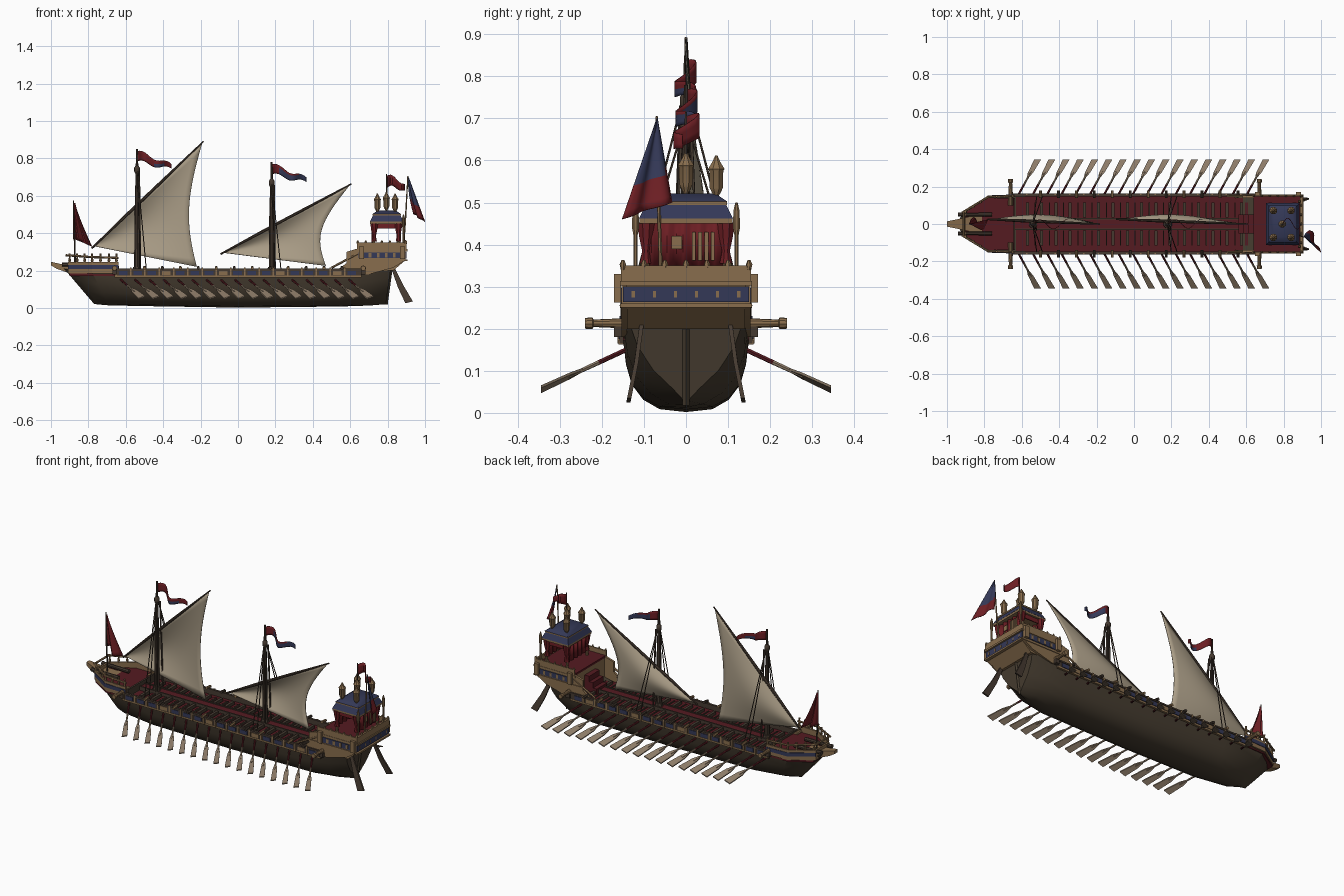
import bpy, bmesh, math
from mathutils import Vector as V

if "Cube" in bpy.data.objects:
    bpy.data.objects.remove(bpy.data.objects["Cube"])

COL = {"sail_cloth": (.40, .335, .24), "carved_wood": (.25, .155, .075), "hull_wood": (.06, .045, .029),
       "dark_wood": (.06, .042, .03), "red_cloth": (.15, .013, .017), "red_deck": (.09, .011, .015),
       "blue_paint": (.034, .04, .095), "oar_wood": (.26, .195, .135)}
MAT = {}
for k, c in COL.items():
    MAT[k] = bpy.data.materials.new(k)
    MAT[k].diffuse_color = (*c, 1)


class Part:
    """Collects shapes into one named object."""
    def __init__(self, name, *mats):
        self.name, self.mats, self.bm = name, mats, bmesh.new()

    def add(self, verts, faces, m=0):
        vs = [self.bm.verts.new(v) for v in verts]
        for f in faces:
            self.bm.faces.new([vs[i] for i in f]).material_index = m

    def box(self, x0, x1, y0, y1, z0, z1, m=0, inset=0):
        i = inset
        self.loft([[(x0, y0, z0), (x1, y0, z0), (x1, y1, z0), (x0, y1, z0)],
                   [(x0+i, y0+i, z1), (x1-i, y0+i, z1), (x1-i, y1-i, z1), (x0+i, y1-i, z1)]], m)

    def loft(self, rings, m=0):
        n, k = len(rings[0]), len(rings)
        faces = [(a*n+i, a*n+(i+1) % n, (a+1)*n+(i+1) % n, (a+1)*n+i) for a in range(k-1) for i in range(n)]
        faces += [tuple(range(n))[::-1], tuple(range((k-1)*n, k*n))]
        self.add([p for r in rings for p in r], faces, m)

    def rod(self, pts, radii, n=8, m=0):
        pts = [V(p) for p in pts]
        d = (pts[-1]-pts[0]).normalized()
        a = d.orthogonal().normalized()
        b = d.cross(a)
        self.loft([[p+(a*math.cos(t)+b*math.sin(t))*r for t in [2*math.pi*(i+.5)/n for i in range(n)]]
                   for p, r in zip(pts, radii)], m)

    def prism(self, prof, y0, y1, m=0):
        self.loft([[(x, y, z) for x, z in prof] for y in (y0, y1)], m)

    def wall(self, path, z0, z1, t, m=0):
        for (xa, ya), (xb, yb) in zip(path, path[1:]):
            s = t if ya+yb > 0 else -t
            self.loft([[(x, y, z0), (x, y-s, z0), (x, y-s, z1), (x, y, z1)] for x, y in ((xa, ya), (xb, yb))], m)

    def sheet(self, f, nu, nv, rule=lambda u, v: 0):
        vs = [[self.bm.verts.new(f(i/nu, j/nv)) for j in range(nv+1)] for i in range(nu+1)]
        for i in range(nu):
            for j in range(nv):
                fc = self.bm.faces.new((vs[i][j], vs[i+1][j], vs[i+1][j+1], vs[i][j+1]))
                fc.material_index = int(rule((i+.5)/nu, (j+.5)/nv))

    def done(self, thick=0):
        bmesh.ops.recalc_face_normals(self.bm, faces=self.bm.faces[:])
        me = bpy.data.meshes.new(self.name)
        self.bm.to_mesh(me)
        ob = bpy.data.objects.new(self.name, me)
        bpy.context.collection.objects.link(ob)
        for m in self.mats:
            me.materials.append(MAT[m])
        if thick:
            ob.modifiers.new("thickness", "SOLIDIFY").thickness = thick
        bpy.ops.object.select_all(action='DESELECT')
        ob.select_set(True)
        bpy.context.view_layer.objects.active = ob
        bpy.ops.object.shade_smooth_by_angle(angle=math.radians(35))


SIDES = (1, -1)
PITCH = .0763

# hull: stations (x at keel, x at top, half width, fineness, keel z, top z)
stations = [(-.77, -.93, .035, 4, .022, .21), (-.75, -.87, .085, 2.6, .019, .2), (-.69, -.78, .142, 1.6, .014, .19),
            (-.5, -.5, .15, 1, .01, .175), (0, 0, .15, 1, .002, .175), (.55, .55, .15, 1, .008, .175),
            (.7, .71, .15, 1.5, .013, .21), (.79, .82, .142, 4, .02, .235)]
half = [(0, 0), (.42, .04), (.68, .17), (.86, .38), (.95, .65), (1, 1)]
p = Part("hull", "hull_wood")
p.loft([[(xb+(xt-xb)*h, s*w*f**e, zb+(zt-zb)*h) for s, sec in ((1, half), (-1, half[:0:-1])) for f, h in sec]
        for xb, xt, w, e, zb, zt in stations])
p.rod([(.792, 0, .018), (.822, 0, .235)], [.008, .008], 4)
p.done()

# rowing deck, bow deck and gangway
p = Part("deck", "red_deck", "dark_wood")
outline = [(-.9, -.07), (-.78, -.145), (.65, -.15), (.65, .15), (-.78, .145), (-.9, .07)]
p.loft([[(x, y, z) for x, y in outline] for z in (.172, .182)])
p.loft([[(x, y, z) for x, y in [(-.9, -.07), (-.78, -.14), (-.64, -.14), (-.64, .14), (-.78, .14), (-.9, .07)]]
        for z in (.18, .212)])
p.box(-.64, .6, -.028, .028, .18, .2)
for s in SIDES:
    p.box(-.64, .6, s*.028-.004, s*.028+.004, .18, .206, 1)
p.done()

# rowing benches
p = Part("benches", "dark_wood", "red_deck")
for i in range(16):
    x = -.57+i*PITCH
    for s in SIDES:
        a, b = sorted((s*.035, s*.115))
        p.box(x-.008, x+.008, a, b, .182, .2)
        p.box(x+.018, x+.034, a, b, .182, .19, 1)
        p.box(x+.038, x+.044, a, b, .182, .192)
p.done()

# side bulwarks with blue panels
p = Part("bulwarks", "carved_wood", "blue_paint", "dark_wood")
for s in SIDES:
    p.wall([(-.66, s*.158), (.66, s*.158)], .165, .207, .01, 2)
    p.wall([(-.66, s*.162), (.66, s*.162)], .203, .212, .014, 2)
    p.wall([(-.66, s*.16), (.66, s*.16)], .163, .173, .012, 0)
    for i in range(17):
        x = -.65+i*PITCH
        p.wall([(x+.014, s*.161), (x+.06, s*.161)], .176, .199, .004, 0 if i % 4 == 3 else 1)
        p.wall([(x-.004, s*.1625), (x+.004, s*.1625)], .165, .216, .008, 0)
    # bow sides
    bow = [(-.64, s*.155), (-.78, s*.15), (-.91, s*.065)]
    p.wall(bow, .185, .245, .01, 0)
    p.wall([(x, y+s*.003) for x, y in bow], .208, .23, .004, 1)
    for x, y in [(-.65, .15), (-.69, .148), (-.735, .147), (-.78, .145), (-.82, .118), (-.86, .092), (-.9, .065)]:
        p.rod([(x, s*y, .24), (x, s*y, .255), (x, s*y, .27), (x, s*y, .29)], [.004, .008, .004, .006], 6, 0)
    p.rod([(-.64, s*.15, .268), (-.78, s*.145, .272)], [.006, .006], 6, 0)
    p.rod([(-.78, s*.145, .272), (-.92, s*.06, .282)], [.006, .006], 6, 0)
p.box(-.91, -.9, -.065, .065, .185, .245)
p.rod([(-.91, -.065, .28), (-.91, .065, .28)], [.006, .006], 6)
p.box(-.645, -.635, -.14, .14, .18, .225, 2)
p.done()

# beak at the bow
p = Part("beak", "carved_wood")
p.loft([[(x, -w, z0), (x, w, z0), (x, w, z1), (x, -w, z1)]
        for x, w, z0, z1 in [(-.8, .06, .16, .21), (-.9, .035, .185, .225), (-.97, .02, .21, .24), (-1, .014, .228, .247)]])
p.done()

# guns: broadside, bow and small rail pieces
p = Part("guns", "carved_wood", "dark_wood")
for s in SIDES:
    for x in (-.66, .67):
        p.rod([(x, s*y, .213) for y in (.1, .15, .22, .222, .24)], [.013, .012, .009, .014, .013], 10)
        p.box(x-.012, x+.012, s*.155-.016, s*.155+.016, .18, .205, 1)
    p.rod([(-.76, s*.05, .23), (-.9, s*.05, .232), (-.94, s*.05, .233)], [.012, .01, .012], 8, 1)
    for i in range(12):
        x = -.5+i*.096
        p.rod([(x, s*.14, .217), (x, s*.165, .215), (x, s*.178, .213)], [.008, .008, .008], 8, i % 2)
p.done()

# oars
p = Part("oars", "oar_wood", "red_deck")
for s in SIDES:
    for i in range(17):
        x = -.52+i*PITCH
        def at(t, w=0, h=0):  # along the oar from hull to tip
            return V((x-.115+.12*t+w, s*(.125+.22*t), .158-.102*t+h))
        p.rod([at(0), at(.38)], [.006, .006], 6, 1)
        p.rod([at(.36), at(.7)], [.006, .005], 6)
        p.loft([[at(t, -w, -.003-w*.35), at(t, w, -.003+w*.35), at(t, w, .003+w*.35), at(t, -w, .003-w*.35)]
                for t, w in ((.55, .005), (.68, .014), (1, .018))])
p.done()

# stern castle
p = Part("stern_castle", "carved_wood", "blue_paint", "red_deck")
prof = [(.54, .18), (.54, .21), (.58, .24), (.58, .3), (.64, .318), (.895, .318), (.895, .255), (.83, .215), (.7, .18)]
for s in SIDES:
    a, b = sorted((s*.14, s*.153))
    p.prism(prof, a, b)
    p.wall([(.635, s*.155), (.9, s*.155)], .31, .35, .008)
    p.wall([(.63, s*.157), (.905, s*.157)], .303, .314, .01)
    p.wall([(.58, s*.157), (.905, s*.157)], .25, .26, .01)
    p.wall([(.645, s*.157), (.89, s*.157)], .266, .297, .004, 1)
    p.rod([(.5, s*.15, .215), (.64, s*.15, .29)], [.006, .006], 6)
    for i in range(7):
        x = .64+i*.043
        p.rod([(x, s*.15, z) for z in (.34, .352, .362)], [.004, .007, .003], 6)
        if i < 6:   # gilded ornaments on the blue band
            p.wall([(x+.016, s*.159), (x+.03, s*.159)], .27, .293, .004)
    for x in (.66, .88):   # side brackets
        p.box(x-.014, x+.014, s*.163-.008, s*.163+.008, .262, .33)
p.prism([(.64, .2), (.64, .312), (.89, .312), (.895, .255), (.83, .2)], -.14, .14)
p.box(.638, .89, -.147, .147, .31, .322, 2)
for i, x in enumerate((.56, .585, .61)):   # steps
    p.box(x, .65, -.05, .05, .18, .215+.032*i, 2)
for z0, z1, x, m in ((.31, .35, .9, 0), (.303, .314, .907, 0), (.25, .26, .907, 0), (.264, .3, .9, 1)):
    p.box(.888, x, -.15, .15, z0, z1, m)
for i in range(7):
    y = -.15+i*.05
    p.rod([(.894, y, z) for z in (.34, .353, .364)], [.005, .008, .003], 6)
    if i < 6:
        p.box(.897, .902, y+.021, y+.029, .274, .29)
p.done()

# canopy: posts, roof
p = Part("canopy_frame", "carved_wood", "blue_paint")
for s in SIDES:
    for x in (.725, .862):
        p.rod([(x, s*.095, z) for z in (.32, .36, .38, .46)], [.008, .008, .005, .007], 8)
    p.rod([(.885, s*.12, z) for z in (.34, .42, .44, .48, .5)], [.005, .005, .009, .008, .003], 8)
p.box(.706, .884, -.111, .111, .45, .462)
p.box(.705, .885, -.112, .112, .462, .494, 1, .016)
p.box(.719, .871, -.098, .098, .494, .502)
p.box(.718, .872, -.099, .099, .502, .522, 1, .03)
p.done()

# curtains
p = Part("curtains", "red_cloth", "carved_wood")
for s in SIDES:
    p.wall([(.715, s*.1), (.872, s*.1)], .425, .453, .006)
    for x in (.728, .858):
        p.rod([(x, s*.095, z) for z in (.355, .385, .42, .453)], [.016, .01, .018, .022], 8)
for x in (.722, .862):
    p.sheet(lambda u, v: (x+.006*math.sin(u*30), -.09+.18*u, .35+.103*v), 24, 2)
for i in range(4):
    p.box(.866, .871, .014+.015*i, .023+.015*i, .362, .43, 1)
p.box(.866, .871, -.035, -.01, .39, .42, 1)
p.done(.003)

# lanterns
p = Part("lanterns", "carved_wood")
for x, y, h in [(.745, .072, 0), (.84, .072, 0), (.745, -.072, 0), (.84, -.072, 0), (.793, 0, .008)]:
    p.rod([(x, y, z+h) for z in (.49, .515, .525, .535, .575, .58, .597, .612)],
          [.006, .006, .012, .017, .018, .021, .01, .003], 8)
p.done()

# rudders
p = Part("rudders", "dark_wood")
for s in SIDES:
    prof = [(.82, .21), (.84, .21), (.885, .12), (.935, .035), (.895, .025), (.855, .11)]
    p.loft([[(x, s*(.142-.2*z+.06*max(0, z-.12)+d), z) for x, z in prof] for d in (-.005, .005)])
p.done()

# masts, yards, rigging, sails
rigs = {"fore": (-.54, .85, (-.77, .33), (-.19, .885), (-.22, .22), .10),
        "main": (.18, .78, (-.08, .295), (.6, .66), (.47, .225), .14)}
for name, (mx, mz, A, B, C, hollow) in rigs.items():
    p = Part(name+"_mast", "dark_wood")
    p.rod([(mx, 0, .18), (mx, 0, .5), (mx, 0, mz)], [.016, .013, .005], 10)
    p.rod([(mx, 0, z) for z in (mz-.13, mz-.12, mz-.1, mz-.09)], [.01, .015, .015, .008], 10)
    p.rod([(mx, 0, .18), (mx, 0, .22)], [.026, .022], 8)
    a, b = V((A[0], .025, A[1])), V((B[0], .0, B[1]))
    p.rod([a.lerp(b, t) for t in (-.02, .3, .6, 1.01)], [.005, .009, .008, .004], 8)
    for s in SIDES:
        for dx in (.02, .05):
            p.rod([(mx, s*.006, mz-.1), (mx+dx, s*.148, .205)], [.0028, .0028], 5)
        p.rod([(mx+.012, s*.012, mz-.12), (mx+.018, s*.03, .2)], [.005, .005], 5)
    p.done()
    p = Part(name+"_sail", "sail_cloth")
    c = V((C[0], .01, C[1]))
    p.sheet(lambda u, v: a + (.01+.99*u)*(1-hollow*4*v*(1-v))*(b.lerp(c, v)-a)
            + V((0, .035*math.sin(math.pi*u*.9)*math.sin(math.pi*v), 0)), 16, 16)
    p.done(.003)
    # streamer at the masthead
    p = Part(name+"_streamer", "red_cloth", "blue_paint")
    blue = (lambda u, v: .5 < u < .8 and v > .5) if name == "fore" else (lambda u, v: v > .3 and u > .2 or u > .75)
    p.sheet(lambda u, v: (mx+.185*u, .025*math.sin(u*8), mz-.01-.055*(1-.55*u)*v-.075*u+.01*math.sin(u*9)),
            14, 4, blue)
    p.done(.003)

# flags on bow and stern
p = Part("flagpoles", "dark_wood", "carved_wood")
p.rod([(-.87, 0, .21), (-.88, 0, .575)], [.005, .003], 6)
p.rod([(.795, 0, .52), (.795, 0, .715)], [.004, .003], 6)
p.rod([(.885, -.06, .34), (.897, -.065, .5), (.908, -.07, .705)], [.005, .004, .003], 6, 1)
p.done()
p = Part("bow_flag", "red_cloth")
p.sheet(lambda u, v: (-.88+(.09*v**1.2+.01)*u, .035*v*math.sin(u*7), .56-.19*v-.04*u*v), 10, 10)
p.done(.003)
p = Part("stern_pennant", "red_cloth")
p.sheet(lambda u, v: (.797+.095*u, .03*math.sin(u*6), .705-.065*v*(1-.5*u)-.05*u*u+.01*math.sin(u*7)), 10, 3)
p.done(.003)


def ensign(u, v):
    hoist = V((.908+.03*v*v, -.07+.035*v, .70-.2*v))
    fly = V((.91+.088*v, -.07-.085*v, .70-.24*v))
    return hoist.lerp(fly, u) + V((.014*v*math.sin(u*9)*(1-u), .006*v*math.sin(u*9), 0))


p = Part("stern_ensign", "blue_paint", "red_cloth")
p.sheet(ensign, 12, 12, lambda u, v: v > .62+.08*u)
p.done(.003)

for m in bpy.data.materials:
    if m.users and not m.is_grease_pencil:
        m.use_nodes = True
        m.node_tree.nodes["Principled BSDF"].inputs["Base Color"].default_value = m.diffuse_color
